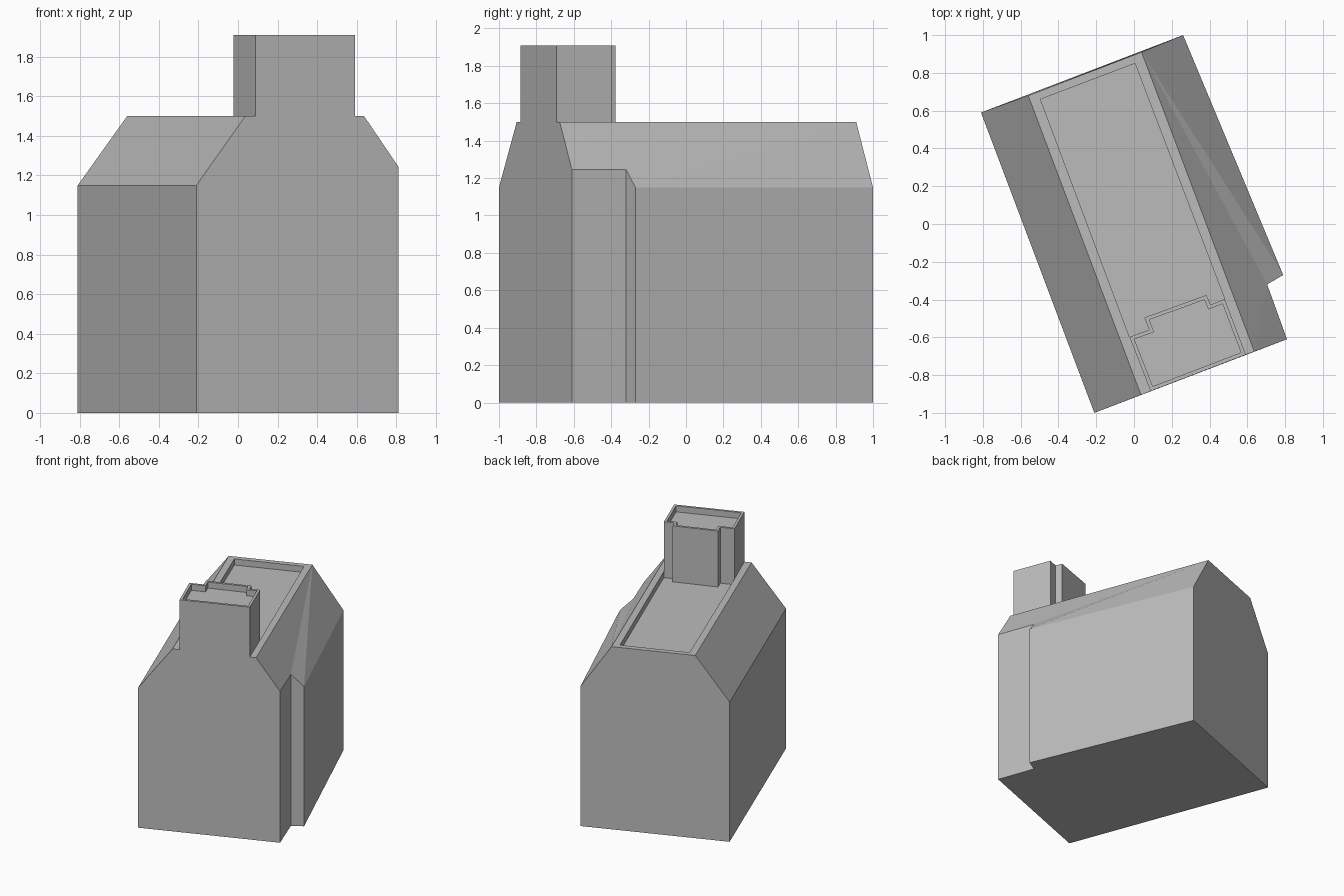
import bpy
import bmesh

cube = bpy.data.objects.get("Cube")
if cube:
    bpy.data.objects.remove(cube)

EAVE, HIGH_EAVE, ROOF, TOWER = 1.15, 1.245, 1.5, 1.91
DEPTH, RIM = 0.05, 0.02

# Plan corners of the walls, flat roof, sunken deck and tower
A, B, C, D, E, F = (-.21, -1), (.81, -.61), (.705, -.32), (.79, -.27), (.26, 1), (-.81, .59)
R1, R2, R3, R4 = (.037, -.905), (.637, -.675), (.04, .91), (-.56, .68)
T0, T1 = (.088, -.885), (.592, -.692)
P3, P4 = (.005, .85), (-.495, .66)
back = [(.48, -.397), (.405, -.427), (.384, -.376), (.055, -.495), (.08, -.56), (-.024, -.598)]
J, K = back[0], back[-1]

bm = bmesh.new()
cache = {}


def vert(p, z):
    key = (p, z)
    if key not in cache:
        cache[key] = bm.verts.new((*p, z))
    return cache[key]


def face(*points):
    return bm.faces.new([vert(p, z) for p, z in points])


def level(z, *points):
    return face(*[(p, z) for p in points])


def wall(p, q, low, high_p, high_q=None):
    return face((p, low), (q, low), (q, high_q or high_p), (p, high_p))


# Front gable, running straight up into the tower front
face((A, 0), (B, 0), (B, HIGH_EAVE), (R2, ROOF), (T1, ROOF), (T1, TOWER),
     (T0, TOWER), (T0, ROOF), (R1, ROOF), (A, EAVE))
# Side and back walls, base
wall(B, C, 0, HIGH_EAVE)
wall(C, D, 0, HIGH_EAVE, EAVE)
wall(D, E, 0, EAVE)
wall(F, A, 0, EAVE)
face((E, 0), (F, 0), (F, EAVE), (R4, ROOF), (R3, ROOF), (E, EAVE))
level(0, F, E, D, C, B, A)
# Sloping roofs
face((F, EAVE), (A, EAVE), (R1, ROOF), (R4, ROOF))
face((B, HIGH_EAVE), (C, HIGH_EAVE), (R2, ROOF))
face((C, HIGH_EAVE), (R3, ROOF), (R2, ROOF))
face((C, HIGH_EAVE), (D, EAVE), (R3, ROOF))
face((D, EAVE), (E, EAVE), (R3, ROOF))
# Flat roof border
level(ROOF, R1, T0, K, P4, R4)
level(ROOF, R4, P4, P3, R3)
level(ROOF, R3, P3, J, T1, R2)
# Sunken deck
for p, q in ((K, P4), (P4, P3), (P3, J)):
    wall(q, p, ROOF - DEPTH, ROOF)
level(ROOF - DEPTH, P4, *reversed(back), P3)
# Tower sides and stepped back
wall(T1, J, ROOF, TOWER)
wall(K, T0, ROOF, TOWER)
for p, q in zip(back, back[1:]):
    wall(p, q, ROOF - DEPTH, TOWER)
# Tower top with a thin rim
top = level(TOWER, T0, T1, *back)
bm.normal_update()
bmesh.ops.inset_region(bm, faces=[top], thickness=RIM, use_even_offset=True)
bmesh.ops.inset_individual(bm, faces=[top], thickness=0, depth=-DEPTH)

mesh = bpy.data.meshes.new("building")
bm.to_mesh(mesh)
bm.free()
building = bpy.data.objects.new("building", mesh)
bpy.context.collection.objects.link(building)

grey = bpy.data.materials.new("plain grey")
grey.use_nodes = True
colour = (0.5, 0.5, 0.5, 1)
grey.diffuse_color = colour
grey.node_tree.nodes["Principled BSDF"].inputs["Base Color"].default_value = colour
mesh.materials.append(grey)
